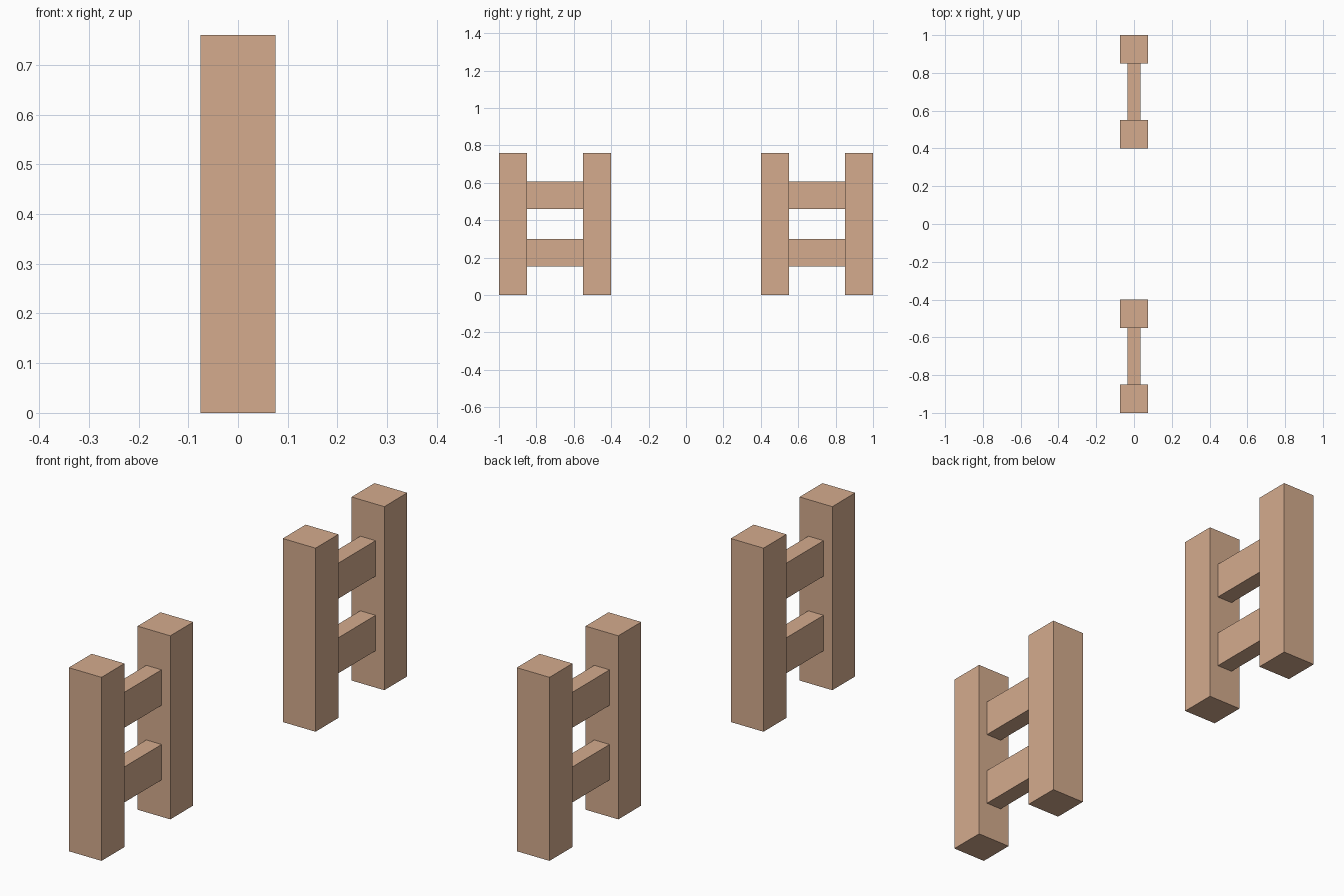
import bpy

if "Cube" in bpy.data.objects:
    bpy.data.objects.remove(bpy.data.objects["Cube"])

wood = bpy.data.materials.new("wood")
wood.diffuse_color = (0.66, 0.41, 0.27, 1)
wood.use_nodes = True
wood.node_tree.nodes["Principled BSDF"].inputs["Base Color"].default_value = wood.diffuse_color


def box(name, size, centre):
    bpy.ops.mesh.primitive_cube_add(size=1, location=centre)
    ob = bpy.context.object
    ob.name = name
    ob.scale = size
    bpy.ops.object.transform_apply(location=False, rotation=False, scale=True)
    ob.data.materials.append(wood)
    return ob


HEIGHT = 0.76
POST = 0.15

# Two matching leg frames, one at each end
for end, side in (("front", -1), ("back", 1)):
    # Square posts
    for place, y in (("inner", 0.475), ("outer", 0.925)):
        box(f"{end}_{place}_post", (POST, POST, HEIGHT), (0, side * y, HEIGHT / 2))
    # Thin rails butting between the posts
    for place, z in (("lower", 0.226), ("upper", 0.535)):
        box(f"{end}_{place}_rail", (0.07, 0.30, 0.147), (0, side * 0.70, z))
